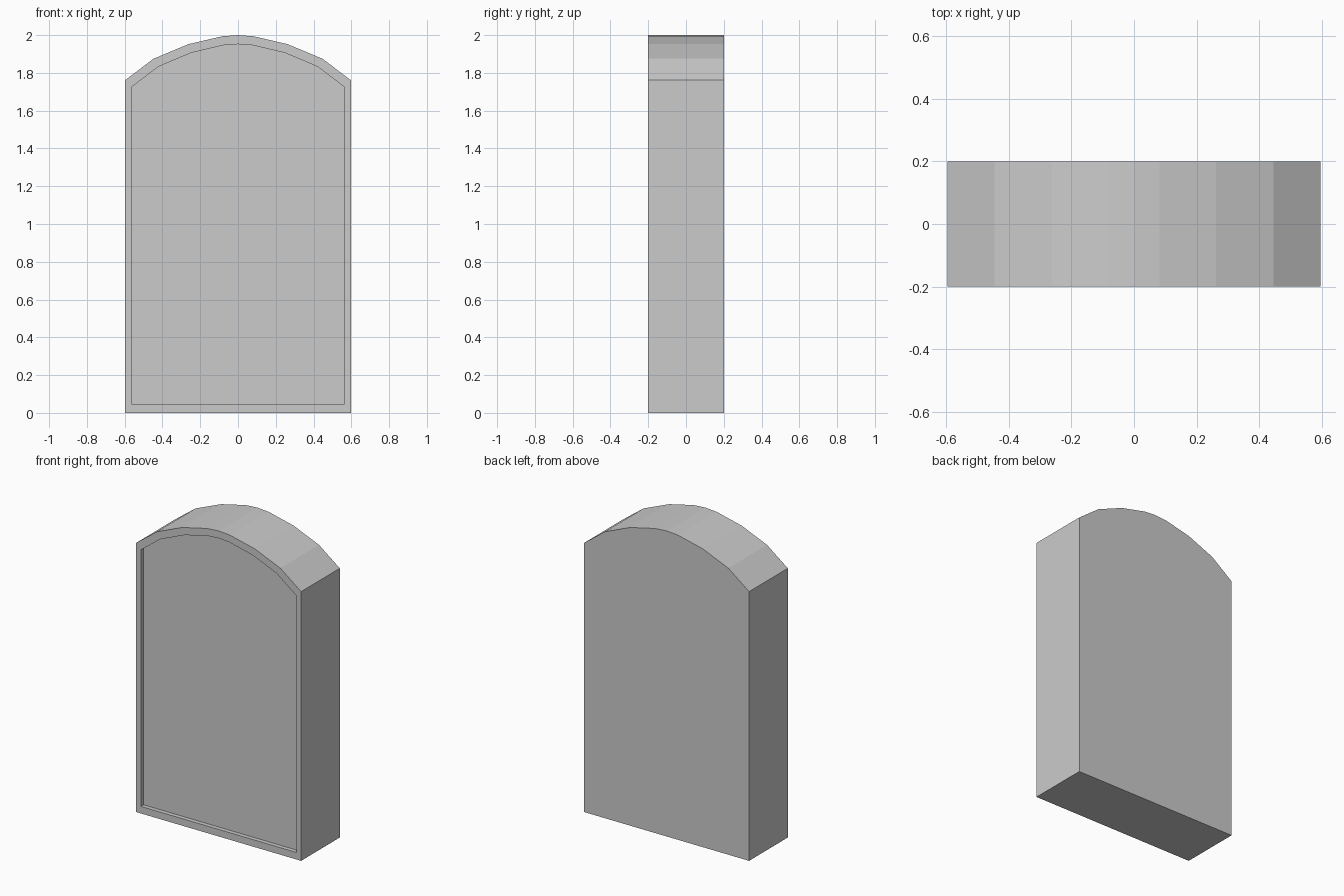
import bpy, bmesh

if "Cube" in bpy.data.objects:
    bpy.data.objects.remove(bpy.data.objects["Cube"])

W, H, D = 0.597, 2.0, 0.2      # half width, height, half depth
RECESS = 0.028

# Right half of the faceted arch, from the spring point to the crown
arch = [(W, 1.762), (0.447, 1.875), (0.263, 1.952), (0.082, 1.994)]
outline = [(-W, 0), (W, 0)] + arch + [(0, H)] + [(-x, z) for x, z in reversed(arch)]


def ring(bm, y, sx=1.0, sz=1.0, z0=0.0):
    return [bm.verts.new((x * sx, y, z * sz + z0)) for x, z in outline]


def bridge(bm, a, b):
    n = len(a)
    for i in range(n):
        j = (i + 1) % n
        bm.faces.new((a[i], a[j], b[j], b[i]))


# Arched slab with a narrow rim around a shallow front recess
bm = bmesh.new()
inner = dict(sx=0.943, sz=0.953, z0=0.046)
rings = [ring(bm, D), ring(bm, -D), ring(bm, -D, **inner), ring(bm, -D + RECESS, **inner)]
for a, b in zip(rings, rings[1:]):
    bridge(bm, a, b)
bm.faces.new(rings[0])     # back
bm.faces.new(rings[-1])    # recessed front panel
bmesh.ops.recalc_face_normals(bm, faces=bm.faces)

mesh = bpy.data.meshes.new("arched_slab")
bm.to_mesh(mesh)
bm.free()
bpy.context.collection.objects.link(bpy.data.objects.new("arched_slab", mesh))
